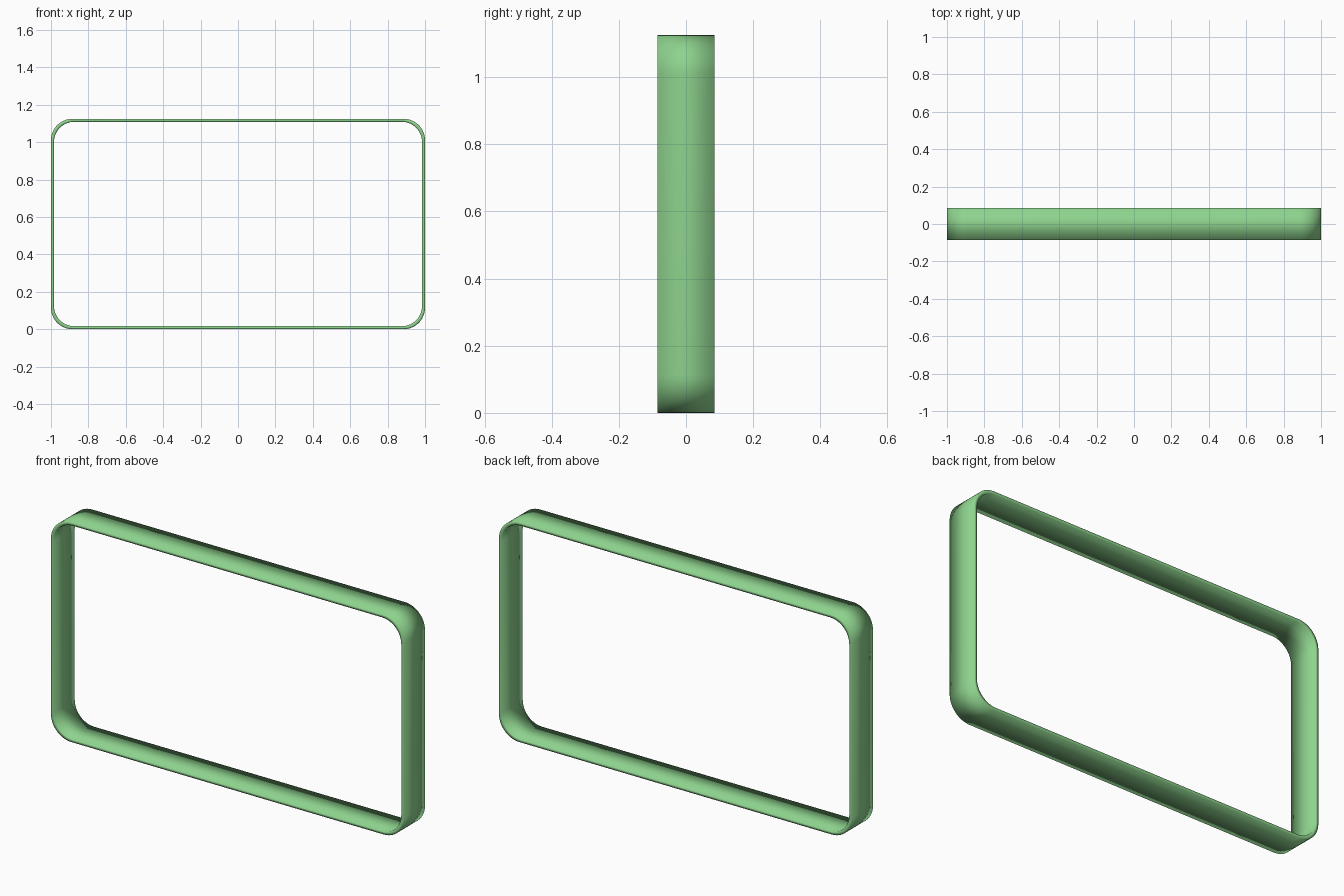
import bpy, bmesh
from math import cos, sin, pi

if "Cube" in bpy.data.objects:
    bpy.data.objects.remove(bpy.data.objects["Cube"])

WIDTH, HEIGHT, DEPTH, WALL = 2.0, 1.125, 0.17, 0.016
SEGMENTS = 12


def rounded_rect(w, h, r):
    """Points of a rounded rectangle in x/z, centred on the frame."""
    pts = []
    corners = [(1, 1), (-1, 1), (-1, -1), (1, -1)]
    for q, (sx, sz) in enumerate(corners):
        for i in range(SEGMENTS + 1):
            a = (q + i / SEGMENTS) * pi / 2
            pts.append((sx * (w / 2 - r) + r * cos(a),
                        HEIGHT / 2 + sz * (h / 2 - r) + r * sin(a)))
    return pts


# Outer and inner outlines of the thin band
outer = rounded_rect(WIDTH, HEIGHT, 0.115)
inner = rounded_rect(WIDTH - 2 * WALL, HEIGHT - 2 * WALL, 0.109)

# Four loops around the rectangular wall section, bridged into a closed band
bm = bmesh.new()
loops = [[bm.verts.new((x, y, z)) for x, z in outline]
         for outline, y in ((outer, -DEPTH / 2), (outer, DEPTH / 2),
                            (inner, DEPTH / 2), (inner, -DEPTH / 2))]
n = len(outer)
for k in range(4):
    a, b = loops[k], loops[(k + 1) % 4]
    for i in range(n):
        j = (i + 1) % n
        bm.faces.new((a[i], a[j], b[j], b[i])).smooth = True
bmesh.ops.recalc_face_normals(bm, faces=bm.faces)

mesh = bpy.data.meshes.new("rounded_frame")
bm.to_mesh(mesh)
bm.free()
frame = bpy.data.objects.new("rounded_frame", mesh)
bpy.context.collection.objects.link(frame)

# Green finish
green = bpy.data.materials.new("green")
green.diffuse_color = (0.27, 0.65, 0.27, 1)
green.use_nodes = True
green.node_tree.nodes["Principled BSDF"].inputs["Base Color"].default_value = green.diffuse_color
mesh.materials.append(green)
